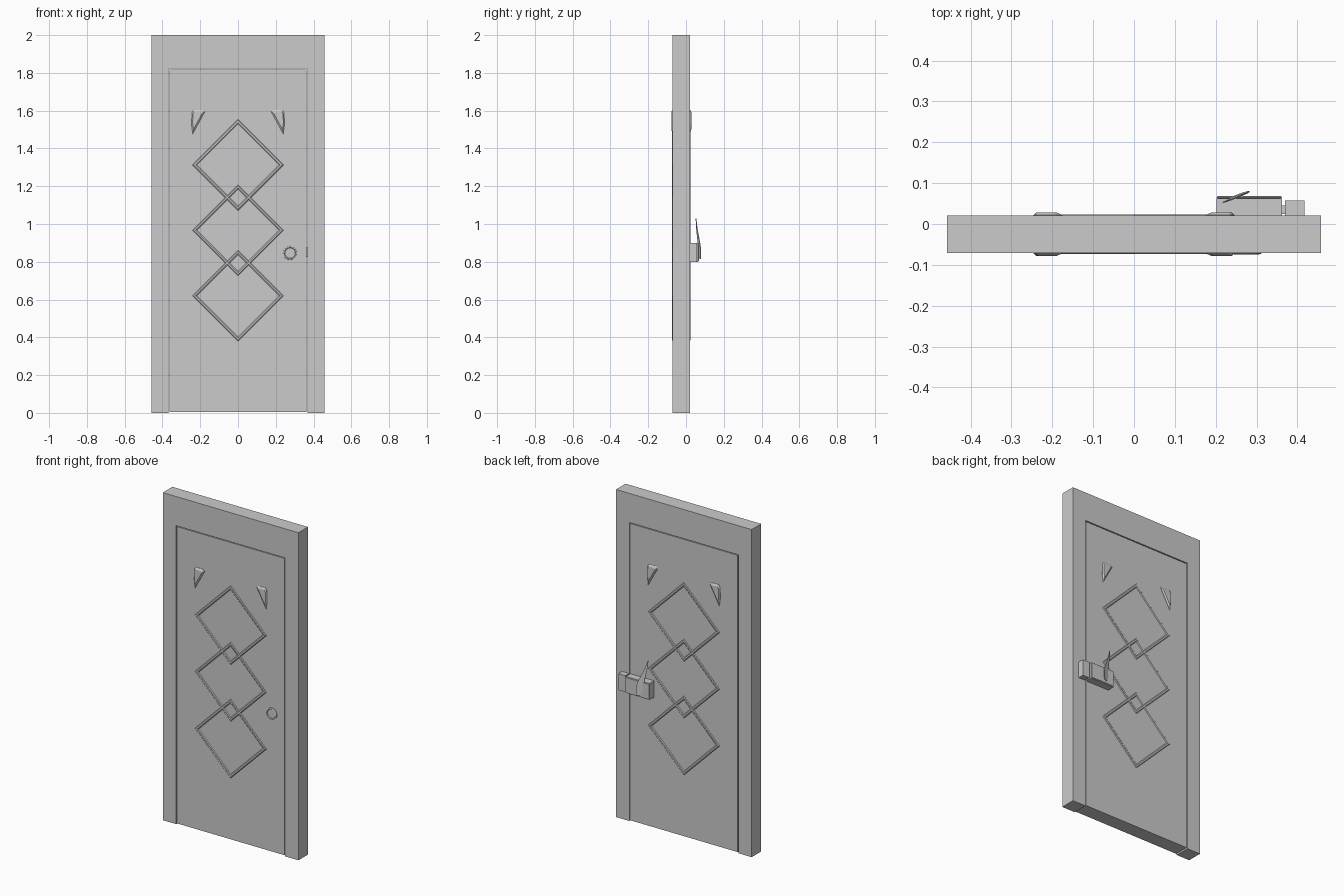
import bpy, bmesh, math
from mathutils import Vector

if "Cube" in bpy.data.objects:
    bpy.data.objects.remove(bpy.data.objects["Cube"])

MID = -0.025            # middle plane of the door in y
FACE = 0.0445           # half thickness of the leaf


def finish(name, bm):
    bmesh.ops.recalc_face_normals(bm, faces=bm.faces)
    me = bpy.data.meshes.new(name)
    bm.to_mesh(me)
    bm.free()
    ob = bpy.data.objects.new(name, me)
    bpy.context.collection.objects.link(ob)
    return ob


def box(name, lo, hi, bevel=0):
    bm = bmesh.new()
    bmesh.ops.create_cube(bm, size=1)
    for v in bm.verts:
        v.co = Vector([(a + b) / 2 + c * (b - a) for a, b, c in zip(lo, hi, v.co)])
    ob = finish(name, bm)
    if bevel:
        m = ob.modifiers.new("bevel", 'BEVEL')
        m.width, m.segments = bevel, 1
    return ob


def loft(name, rings, closed=False, caps=False):
    """Bridge successive rings of points; closed joins last ring to first."""
    bm = bmesh.new()
    vs = [[bm.verts.new(p) for p in r] for r in rings]
    n = len(vs[0])
    for i in range(len(vs) - (0 if closed else 1)):
        a, b = vs[i], vs[(i + 1) % len(vs)]
        for j in range(n):
            k = (j + 1) % n
            bm.faces.new((a[j], a[k], b[k], b[j]))
    if caps:
        bm.faces.new(vs[0])
        bm.faces.new(vs[-1])
    return finish(name, bm)


# Frame: one arch outline extruded through the wall
outline = [(-.458, 0), (-.458, 2), (.458, 2), (.458, 0),
           (.368, 0), (.368, 1.822), (-.368, 1.822), (-.368, 0)]
loft("door_frame", [[(x, y, z) for x, z in outline] for y in (-.071, .021)], caps=True)

# Door leaf, with a thin gap all round
box("door_leaf", (-.363, MID - FACE, .005), (.363, MID + FACE, 1.817))

# Raised trim on both faces
for side, s in (("front", -1), ("back", 1)):
    def at(h):
        return MID + s * (FACE + h)

    # Three interlocking diamond mouldings
    for i, cz in enumerate((1.313, .967, .620)):
        prof = [(.245, -.002), (.236, .0035), (.224, .0035), (.213, -.002)]
        loft(f"diamond_moulding_{side}_{i + 1}",
             [[(r * math.cos(q * math.pi / 2), at(h), cz + r * math.sin(q * math.pi / 2))
               for q in range(4)] for r, h in prof], closed=True)

    # Wedge ornaments, tapered toward their raised faces
    tri = [(.240, 1.476), (.246, 1.525), (.244, 1.590), (.235, 1.604),
           (.190, 1.604), (.175, 1.595)]
    cx, cz = .225, 1.565
    for label, m in (("left", -1), ("right", 1)):
        loft(f"wedge_ornament_{side}_{label}",
             [[(m * (cx + (x - cx) * k), at(h), cz + (z - cz) * k) for x, z in tri]
              for k, h in ((1, -.002), (1, .002), (.72, .0085))], caps=True)

# Key cylinder on the front: raised rim around a sunken disc
rim = [(.037, .002), (.036, -.003), (.030, -.005), (.027, -.001)]
cyl = loft("lock_cylinder",
           [[(.276 + r * math.cos(a * math.pi / 12), MID - FACE + h,
              .846 + r * math.sin(a * math.pi / 12)) for a in range(24)]
            for r, h in rim], caps=True)

# Rim lock on the back: case, cover plate, bolt and keeper
box("lock_case", (.202, .018, .80), (.362, .063, .90))
box("lock_cover", (.202, .063, .802), (.362, .068, .898), .002)
box("lock_bolt", (.358, .025, .825), (.372, .045, .875))
box("lock_keeper", (.370, .018, .80), (.417, .057, .90))

# Curved leaf-shaped lever: a thin, slightly turned blade
blade = [(.219, .053, 1.03, .002), (.230, .057, .98, .007), (.246, .064, .93, .014),
         (.258, .070, .89, .020), (.263, .073, .85, .021), (.268, .076, .815, .010)]
rings = []
for x, y, z, w in blade:
    d, t = Vector((.95, .3, 0)) * w, Vector((-.3, .95, 0)) * .0015
    c = Vector((x, y, z))
    rings.append([c - d - t, c + d - t, c + d + t, c - d + t])
lever = loft("lock_lever", rings, caps=True)

# Smooth the curved parts only
for ob in (cyl, lever):
    bpy.ops.object.select_all(action='DESELECT')
    ob.select_set(True)
    bpy.context.view_layer.objects.active = ob
    bpy.ops.object.shade_smooth_by_angle(angle=math.radians(30))
